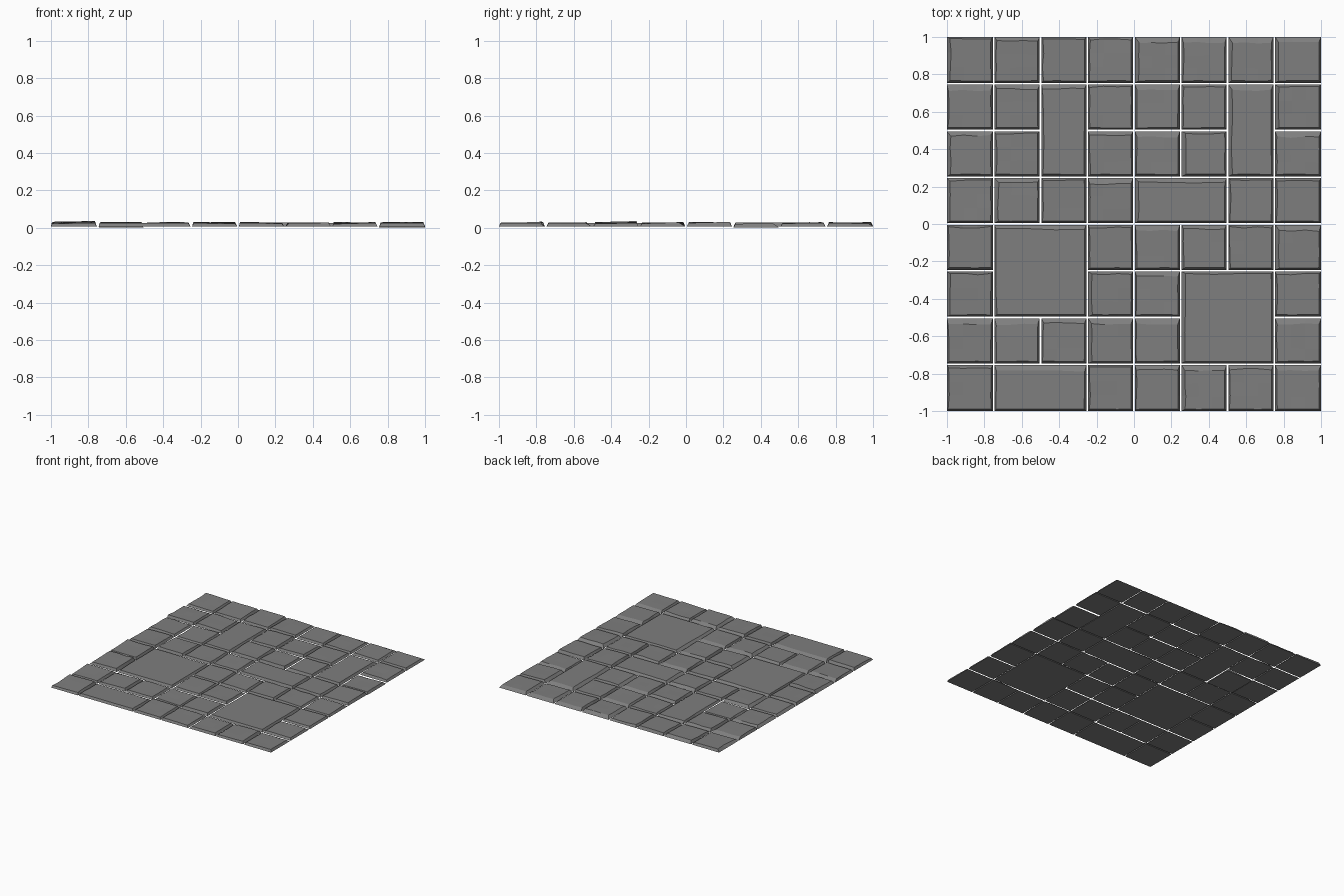
import bpy, bmesh, random

if "Cube" in bpy.data.objects:
    bpy.data.objects.remove(bpy.data.objects["Cube"])

random.seed(7)
CELL = 0.25
BASE = 0.008

stone = bpy.data.materials.new("grey stone")
stone.diffuse_color = (0.21, 0.21, 0.21, 1)
stone.use_nodes = True
stone.node_tree.nodes["Principled BSDF"].inputs["Base Color"].default_value = stone.diffuse_color

# Slabs larger than one cell: (column, row from the back) -> (width, depth)
big = {(2, 1): (1, 2), (6, 1): (1, 2), (4, 3): (2, 1),
       (1, 4): (2, 2), (5, 5): (2, 2), (1, 7): (2, 1)}
# Slabs that sit lower or higher than the rest
shift = {(1, 2): -0.007, (7, 2): -0.005, (0, 4): 0.003, (0, 5): 0.006}


def slab(col, row, w, d):
    """One worn paving slab: square foot, narrow bevels, chipped back edge."""
    gap = 0.005
    x0, x1 = -1 + col * CELL, -1 + (col + w) * CELL
    y1, y0 = 1 - row * CELL, 1 - (row + d) * CELL
    x0 += gap if col else 0
    x1 -= gap if col + w < 8 else 0
    y1 -= gap if row else 0
    y0 += gap if row + d < 8 else 0
    dz = shift.get((col, row), random.uniform(0, 0.003))
    single = w * d == 1
    tx = random.uniform(-0.003, 0.003) if single else 0
    ty = random.uniform(-0.002, 0.004) if single else 0
    back = random.choice([0.01, 0.02, 0.028])
    left = random.choice([0.008, 0.008, 0.018])
    n = 4
    bm = bmesh.new()
    foot, top = {}, {}
    for i in range(n):
        for j in range(n):
            u, v = i / (n - 1), j / (n - 1)
            foot_z = max(0, BASE + min(0, dz))
            if i in (0, n - 1) or j in (0, n - 1):
                foot[i, j] = bm.verts.new((x0 + u * (x1 - x0), y0 + v * (y1 - y0), foot_z))
            # upper grid, inset by a different bevel on every side
            a = x0 + left + random.uniform(-0.003, 0.005)
            b = x1 - 0.009 - random.uniform(0, 0.003)
            c = y0 + 0.009 + random.uniform(0, 0.003)
            e = y1 - back - random.uniform(-0.002, 0.007)
            z = 0.025 + dz + tx * (2 * u - 1) + ty * (2 * v - 1)
            if single:
                z += random.uniform(-0.0007, 0.0007)
            top[i, j] = bm.verts.new((a + u * (b - a), c + v * (e - c), z))
    # upper surface
    for i in range(n - 1):
        for j in range(n - 1):
            bm.faces.new((top[i, j], top[i + 1, j], top[i + 1, j + 1], top[i, j + 1]))
    # bevelled sides and flat underside
    m = n - 1
    loop = ([(i, 0) for i in range(m)] + [(m, j) for j in range(m)] +
            [(i, m) for i in range(m, 0, -1)] + [(0, j) for j in range(m, 0, -1)])
    for k, p in enumerate(loop):
        q = loop[(k + 1) % len(loop)]
        bm.faces.new((foot[p], foot[q], top[q], top[p]))
    bm.faces.new([foot[p] for p in reversed(loop)])
    me = bpy.data.meshes.new("paving_slab")
    bm.to_mesh(me)
    bm.free()
    me.materials.append(stone)
    ob = bpy.data.objects.new("paving_slab", me)
    bpy.context.collection.objects.link(ob)


# Fill the 8 x 8 floor, skipping cells covered by larger slabs
covered = set()
for row in range(8):
    for col in range(8):
        if (col, row) in covered:
            continue
        w, d = big.get((col, row), (1, 1))
        covered |= {(col + i, row + j) for i in range(w) for j in range(d)}
        slab(col, row, w, d)
